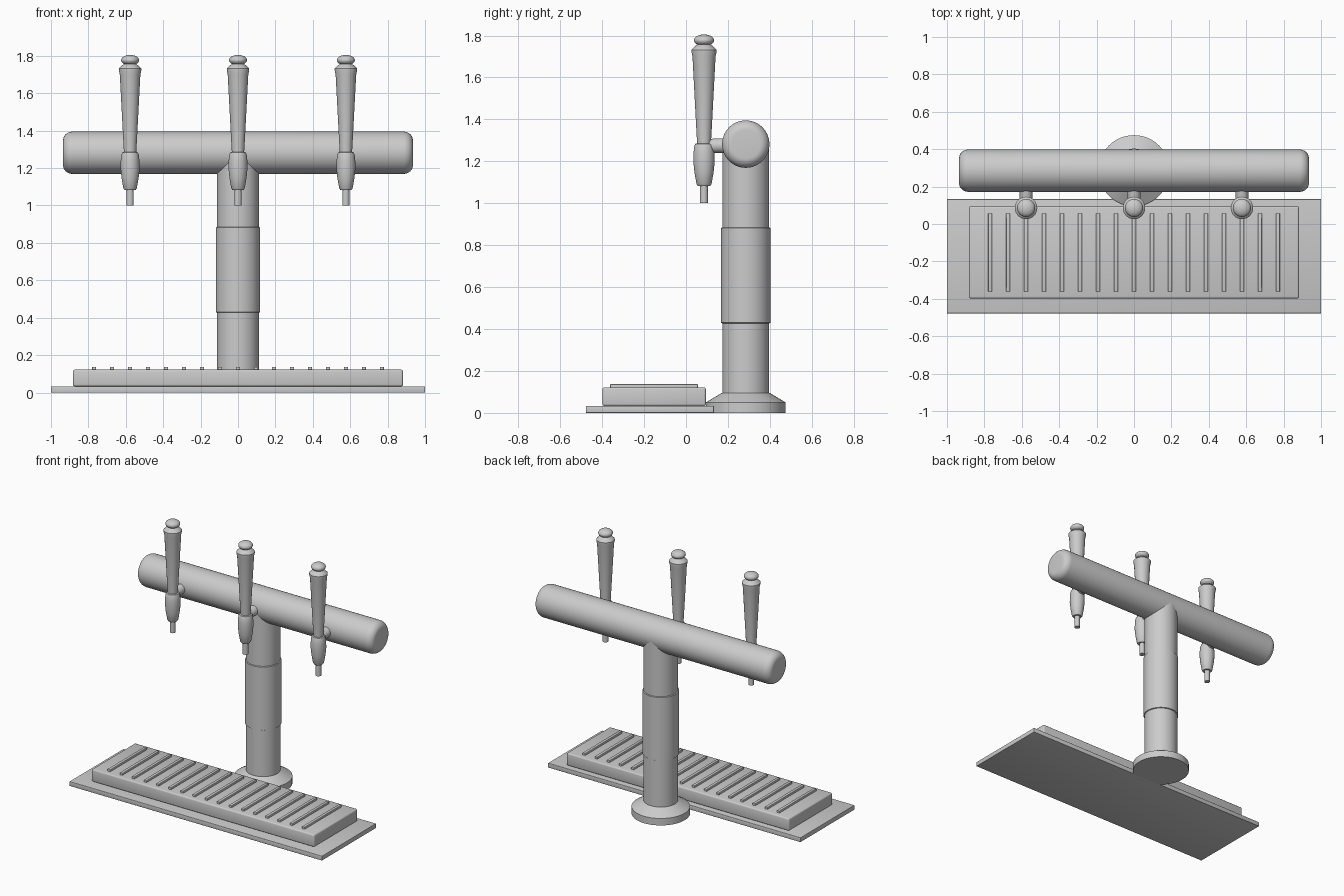
import bpy, bmesh, math
from mathutils import Matrix, Vector

if "Cube" in bpy.data.objects:
    bpy.data.objects.remove(bpy.data.objects["Cube"])

steel = bpy.data.materials.new("brushed steel grey")
steel.diffuse_color = (0.6, 0.6, 0.6, 1)
steel.use_nodes = True
steel.node_tree.nodes["Principled BSDF"].inputs["Base Color"].default_value = steel.diffuse_color


def finish(name, bm, angle=30):
    bmesh.ops.recalc_face_normals(bm, faces=bm.faces)
    me = bpy.data.meshes.new(name)
    bm.to_mesh(me)
    bm.free()
    me.materials.append(steel)
    ob = bpy.data.objects.new(name, me)
    bpy.context.collection.objects.link(ob)
    bpy.ops.object.select_all(action='DESELECT')
    ob.select_set(True)
    bpy.context.view_layer.objects.active = ob
    bpy.ops.object.shade_smooth_by_angle(angle=math.radians(angle))
    return ob


def lathe(name, profile, loc, axis='Z', segs=48):
    """Revolve (radius, height) points around an axis, capping both ends."""
    rot = {'Z': Matrix(), 'X': Matrix.Rotation(math.pi / 2, 4, 'Y'),
           'Y': Matrix.Rotation(-math.pi / 2, 4, 'X')}[axis]
    m = Matrix.Translation(loc) @ rot
    bm = bmesh.new()
    rings = [[bm.verts.new(m @ Vector((r * math.cos(2 * math.pi * i / segs),
                                       r * math.sin(2 * math.pi * i / segs), h)))
              for i in range(segs)] for r, h in profile]
    for a, b in zip(rings, rings[1:]):
        for i in range(segs):
            j = (i + 1) % segs
            bm.faces.new((a[i], a[j], b[j], b[i]))
    bm.faces.new(rings[0])
    bm.faces.new(rings[-1])
    return finish(name, bm)


def box(name, lo, hi, bevel=0.0):
    lo, hi = Vector(lo), Vector(hi)
    bm = bmesh.new()
    bmesh.ops.create_cube(bm, size=1)
    bmesh.ops.scale(bm, vec=hi - lo, verts=bm.verts)
    bmesh.ops.translate(bm, vec=(lo + hi) / 2, verts=bm.verts)
    if bevel:
        bmesh.ops.bevel(bm, geom=bm.edges[:], offset=bevel, segments=3,
                        profile=0.5, affect='EDGES')
    return finish(name, bm)


# Drip tray on its base plate
box("base_plate", (-1, -0.478, 0), (1, 0.133, 0.033), 0.003)
box("drip_tray", (-0.882, -0.398, 0.033), (0.882, 0.095, 0.122), 0.01)
for i in range(17):
    x = (i - 8) * 0.0962
    box(f"grille_slat_{i + 1}", (x - 0.011, -0.362, 0.11),
        (x + 0.011, 0.057, 0.137), 0.004)

# Column with foot flange and sleeve
Y, BAR_Z = 0.285, 1.282
lathe("foot_flange", [(0.19, 0), (0.19, 0.05), (0.115, 0.095)], (0, Y, 0))
lathe("column", [(0.112, 0.05), (0.112, BAR_Z)], (0, Y, 0))
lathe("column_sleeve", [(0.112, 0.427), (0.118, 0.43), (0.118, 0.882),
                        (0.112, 0.885)], (0, Y, 0))

# Horizontal bar with rounded ends
end = [(0.068 + 0.045 * math.cos(a), 0.885 + 0.05 * math.sin(a))
       for a in (k * math.pi / 16 for k in range(9))]
lathe("cross_bar", [(r, -h) for r, h in reversed(end)] + end, (0, Y, BAR_Z), 'X', 64)

# Three taps
TY = 0.086
knob = [(max(0.002, 0.048 * math.cos(a)), 1.777 + 0.028 * math.sin(a))
        for a in (k * math.pi / 14 for k in range(-7, 8))]
for side, x in (("left", -0.577), ("middle", 0), ("right", 0.577)):
    p = (x, TY, 0)
    lathe(side + "_spout", [(0.019, 1.0), (0.019, 1.1)], p, segs=24)
    lathe(side + "_tap_body", [(0.03, 1.083), (0.036, 1.092), (0.046, 1.15),
                               (0.051, 1.2), (0.05, 1.24), (0.047, 1.27),
                               (0.042, 1.283), (0.034, 1.286)], p, segs=32)
    lathe(side + "_handle", [(0.032, 1.27), (0.035, 1.32), (0.055, 1.7),
                             (0.06, 1.722), (0.06, 1.732), (0.042, 1.75),
                             (0.03, 1.757)], p, segs=32)
    lathe(side + "_handle_knob", knob, p, segs=32)
    lathe(side + "_shank", [(0.02, 0), (0.024, 0.02), (0.035, 0.045),
                            (0.035, 0.16)], (x, TY, 1.275), 'Y', 32)
